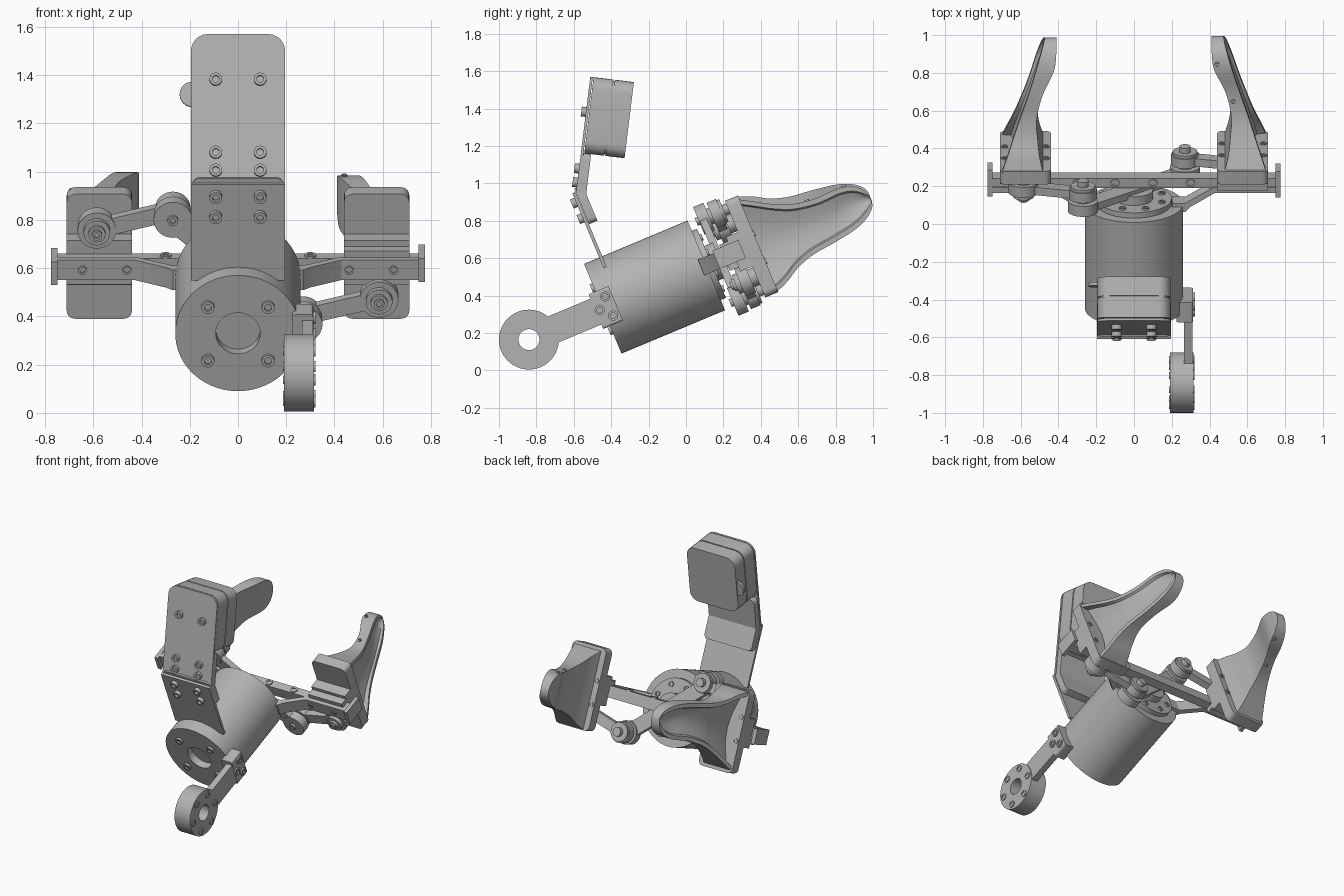
import bpy, bmesh, math
from math import pi, sin, cos, radians
from mathutils import Matrix, Vector

if "Cube" in bpy.data.objects:
    bpy.data.objects.remove(bpy.data.objects["Cube"])

grey = bpy.data.materials.new("plain_grey")
grey.use_nodes = True
grey.diffuse_color = (0.45, 0.45, 0.45, 1)
grey.node_tree.nodes["Principled BSDF"].inputs["Base Color"].default_value = grey.diffuse_color

T = lambda x, y, z: Matrix.Translation((x, y, z))
R = lambda deg, axis: Matrix.Rotation(radians(deg), 4, axis)

# Tilted gripper frame: y runs along the motor axis
G = T(0, -0.445, 0.33) @ R(22.7, 'X')
# Upper mount frame, leaning slightly back
H = T(0, -0.588, 0.95) @ R(-7, 'X')


def finish(name, bm, M):
    bmesh.ops.remove_doubles(bm, verts=bm.verts, dist=1e-5)
    bmesh.ops.recalc_face_normals(bm, faces=bm.faces)
    me = bpy.data.meshes.new(name)
    bm.to_mesh(me)
    bm.free()
    me.materials.append(grey)
    me.shade_smooth()
    me.set_sharp_from_angle(angle=radians(30))
    ob = bpy.data.objects.new(name, me)
    ob.matrix_world = M
    bpy.context.scene.collection.objects.link(ob)
    return ob


def slab(name, outline, y0, y1, M):
    """Outline in x-z, extruded along y."""
    bm = bmesh.new()
    a = [bm.verts.new((x, y0, z)) for x, z in outline]
    b = [bm.verts.new((x, y1, z)) for x, z in outline]
    bm.faces.new(a)
    bm.faces.new(b)
    for i in range(len(a)):
        j = (i + 1) % len(a)
        bm.faces.new((a[i], a[j], b[j], b[i]))
    return finish(name, bm, M)


def rounded(x0, x1, z0, z1, r, n=6):
    pts = []
    corners = [(x1 - r, z1 - r), (x0 + r, z1 - r), (x0 + r, z0 + r), (x1 - r, z0 + r)]
    for k, (cx, cz) in enumerate(corners):
        for i in range(n + 1):
            t = (k + i / n) * pi / 2
            pts.append((cx + r * cos(t), cz + r * sin(t)))
    return pts


def box(name, x, y, z, M):
    return slab(name, [(x[0], z[0]), (x[1], z[0]), (x[1], z[1]), (x[0], z[1])], y[0], y[1], M)


def capsule(p, q, r, n=16):
    ang = math.atan2(q[1] - p[1], q[0] - p[0])
    pts = []
    for c, start in ((q, ang - pi / 2), (p, ang + pi / 2)):
        for i in range(n + 1):
            t = start + pi * i / n
            pts.append((c[0] + r * cos(t), c[1] + r * sin(t)))
    return pts


def lathe(name, profile, M, steps=64, closed=False):
    """Profile of (radius, y) spun about y."""
    bm = bmesh.new()
    vs = [bm.verts.new((r, y, 0)) for r, y in profile]
    pairs = list(zip(vs, vs[1:])) + ([(vs[-1], vs[0])] if closed else [])
    es = [bm.edges.new(p) for p in pairs]
    bmesh.ops.spin(bm, geom=vs + es, axis=(0, 1, 0), cent=(0, 0, 0), angle=2 * pi, steps=steps)
    return finish(name, bm, M)


def bolt(name, M, r=0.025, h=0.02):
    """Socket head pointing to -y."""
    lathe(name, [(0, 0), (r, 0), (r, -h), (r * .55, -h), (r * .55, -h * .3), (0, -h * .3)], M, 20)


# Motor housing with recessed front bore, and stepped rear hub
lathe("motor_housing", [(0, .05), (.092, .05), (.092, 0), (.26, 0), (.26, .6), (0, .6)], G, 96)
lathe("rear_hub", [(0, .6), (.2, .6), (.2, .63), (.1, .63), (.1, .68), (0, .68)], G)
for sx in (-1, 1):
    for sz in (-1, 1):
        bolt("front_flange_bolt", G @ T(.125 * sx, 0, .12 * sz), .027, .015)
for k in range(8):
    t = (k + .5) * pi / 4
    bolt("hub_bolt", G @ T(.16 * cos(t), .63, .16 * sin(t)) @ R(180, 'Z'), .018, .01)

# Side arm and mounting ring
ring = G @ T(.19, -.428, 0) @ R(-90, 'Z')
lathe("mounting_ring", [(.056, 0), (.16, 0), (.16, .125), (.056, .125)], ring, closed=True)
for k in range(6):
    t = radians(60 * k + 10)
    bolt("ring_bolt", ring @ T(.125 * cos(t), .125, .125 * sin(t)) @ R(180, 'Z'), .023, .006)
    bolt("ring_inner_bolt", ring @ T(.125 * cos(t), 0, .125 * sin(t)), .018, .004)
box("side_arm", (.265, .31), (-.3, .02), (-.075, .075), G)
slab("arm_clamp", rounded(.225, .312, -.1, .1, .012), -.04, .075, G)
for y, z in ((.037, .055), (-.018, 0), (.037, -.055)):
    bolt("arm_bolt", G @ T(.31, y, z) @ R(90, 'Z'), .027, .012)

# Upright mount: lower plate, bent bracket and upper plate
box("lower_plate", (-.195, .195), (.088, .106), (.2, .632), G)
slab("lower_bracket", rounded(-.19, .19, .445, .65, .03), .108, .155, G)
slab("upper_bracket", rounded(-.19, .19, -.02, .215, .03), .014, .055, H)
top = [p for p in rounded(-.195, .195, 0, .625, .07) if p[1] > .3]
slab("upper_plate", top + [(-.195, 0), (.195, 0)], 0, .014, H)
for sx in (-1, 1):
    for z in (.055, .13, .435):
        bolt("upper_plate_bolt", H @ T(.092 * sx, 0, z), .026, .025)
    for z in (.49, .58):
        bolt("lower_plate_bolt", G @ T(.092 * sx, .088, z), .026, .025)

# Camera case in two halves with a narrow seam
slab("case_front", rounded(-.193, .193, .215, .625, .065), .018, .125, H)
slab("case_seam", rounded(-.187, .187, .221, .619, .062), .125, .133, H)
slab("case_back", rounded(-.193, .193, .215, .625, .065), .133, .235, H)
lathe("case_side_disc", [(0, .21), (.052, .21), (.052, .228), (0, .228)], H @ T(-.19, 0, .4), 32)

# Cross rail with end tabs
box("cross_rail", (-.76, .76), (.705, .76), (-.04, .04), G)
for x in (-.3, -.1, .1, .3):
    bolt("rail_bolt", G @ T(x, .733, .04) @ R(-90, 'X'), .024, .008)

# Double crank through the hub
A, B = (-.27, .235), (-.585, .155)
slab("double_crank", capsule(A, (-A[0], -A[1]), .05), .66, .7, G)

# Finger cross-section stations: length, inner x, outer x, top, bottom
STATIONS = [Vector(s) for s in (
    (.89, .48, .70, .262, -.278), (.97, .50, .67, .215, -.245),
    (1.05, .51, .64, .168, -.20), (1.15, .515, .605, .125, -.168),
    (1.28, .485, .56, .105, -.152), (1.41, .425, .52, .108, -.13),
    (1.49, .412, .495, .085, -.098), (1.535, .41, .48, .04, -.06),
    (1.55, .41, .475, -.005, -.025))]


def smooth_stations(rows, n=5):
    out = []
    for i in range(len(rows) - 1):
        p0, p1 = rows[max(i - 1, 0)], rows[i]
        p2, p3 = rows[i + 1], rows[min(i + 2, len(rows) - 1)]
        for k in range(n):
            t = k / n
            out.append(.5 * (2 * p1 + (p2 - p0) * t + (2 * p0 - 5 * p1 + 4 * p2 - p3) * t * t
                             + (3 * p1 - p0 - 3 * p2 + p3) * t ** 3))
    return out + [rows[-1]]


def finger(M):
    """Blade with a flat inner face and a rimmed dish on the outer face."""
    bm = bmesh.new()
    loops = []
    for u, xi, xo, vt, vb in smooth_stations(STATIONS):
        w = vt - vb
        rim = min(.028, w * .2)
        d = (xo - xi) * .45 * min(1, w / .15)
        sec = [(xi, vb), (xi, vt), (xo, vt), (xo, vt - rim)]
        a, b = vt - rim * 1.3, vb + rim * 1.3
        for k in range(7):
            f = k / 6
            sec.append((xo - d * (.45 + .55 * sin(pi * f)), a + (b - a) * f))
        sec.append((xo, vb + rim))
        sec.append((xo, vb))
        loops.append([bm.verts.new((x, u, v)) for x, v in sec])
    for p, q in zip(loops, loops[1:]):
        for i in range(len(p)):
            j = (i + 1) % len(p)
            bm.faces.new((p[i], p[j], q[j], q[i]))
    bm.faces.new(loops[0])
    bm.faces.new(loops[-1])
    finish("finger", bm, M)


# Each side is the other turned half a turn about the motor axis
for turn in (0, 180):
    S = G @ R(turn, 'Y')
    finger(S)
    for u, x, v in ((1.44, .44, .1), (1.23, .525, .107)):
        bolt("finger_edge_bolt", S @ T(x, u, v) @ R(-90, 'X'), .013, .01)
    slab("finger_base", rounded(.44, .71, -.28, .28, .035), .825, .9, S)
    box("carriage", (.44, .71), (.755, .83), (-.1, .1), S)
    box("carriage_lip", (.44, .71), (.705, .77), (.04, .075), S)
    box("rail_clamp", (.44, .75), (.68, .71), (-.045, .045), S)
    box("end_tab", (.748, .775), (.66, .81), (-.045, .06), S)
    for x in (.46, .645):
        bolt("clamp_bolt", S @ T(x, .68, 0), .018, .008)
    for x in (.465, .685):
        for v in (-.1, .06):
            bolt("base_bolt", S @ T(x, .9, v) @ R(180, 'Z'), .018, .006)
    # Bent support strut from housing to rail
    strut = [(.2, -.57), (.27, -.57), (.3, -.6), (.43, -.68), (.47, -.68), (.47, -.71),
             (.42, -.71), (.27, -.62), (.2, -.62)]
    slab("support_strut", strut, -.045, .045, S @ R(90, 'X'))
    # Crank boss, link rod and pivot
    lathe("crank_boss", [(0, .655), (.08, .655), (.08, .715), (.045, .715), (.045, .735), (0, .735)],
          S @ T(A[0], 0, A[1]), 40)
    lathe("crank_cap", [(0, .78), (.065, .78), (.065, .8), (.03, .8), (.03, .83), (0, .83)],
          S @ T(A[0], 0, A[1]), 40)
    bolt("crank_bolt", S @ T(A[0], .655, A[1]), .022, .015)
    slab("link_rod", capsule(A, B, .036), .735, .78, S)
    for c in (A, B):
        lathe("link_eye", [(0, .73), (.073, .73), (.073, .785), (0, .785)], S @ T(c[0], 0, c[1]), 40)
    lathe("pivot_boss", [(0, .69), (.035, .69), (.035, .705), (.055, .705), (.055, .73),
                         (.08, .73), (.08, .79), (.05, .79), (.05, .83), (0, .83)],
          S @ T(B[0], 0, B[1]), 40)
    bolt("pivot_bolt", S @ T(B[0], .69, B[1]), .022, .012)
